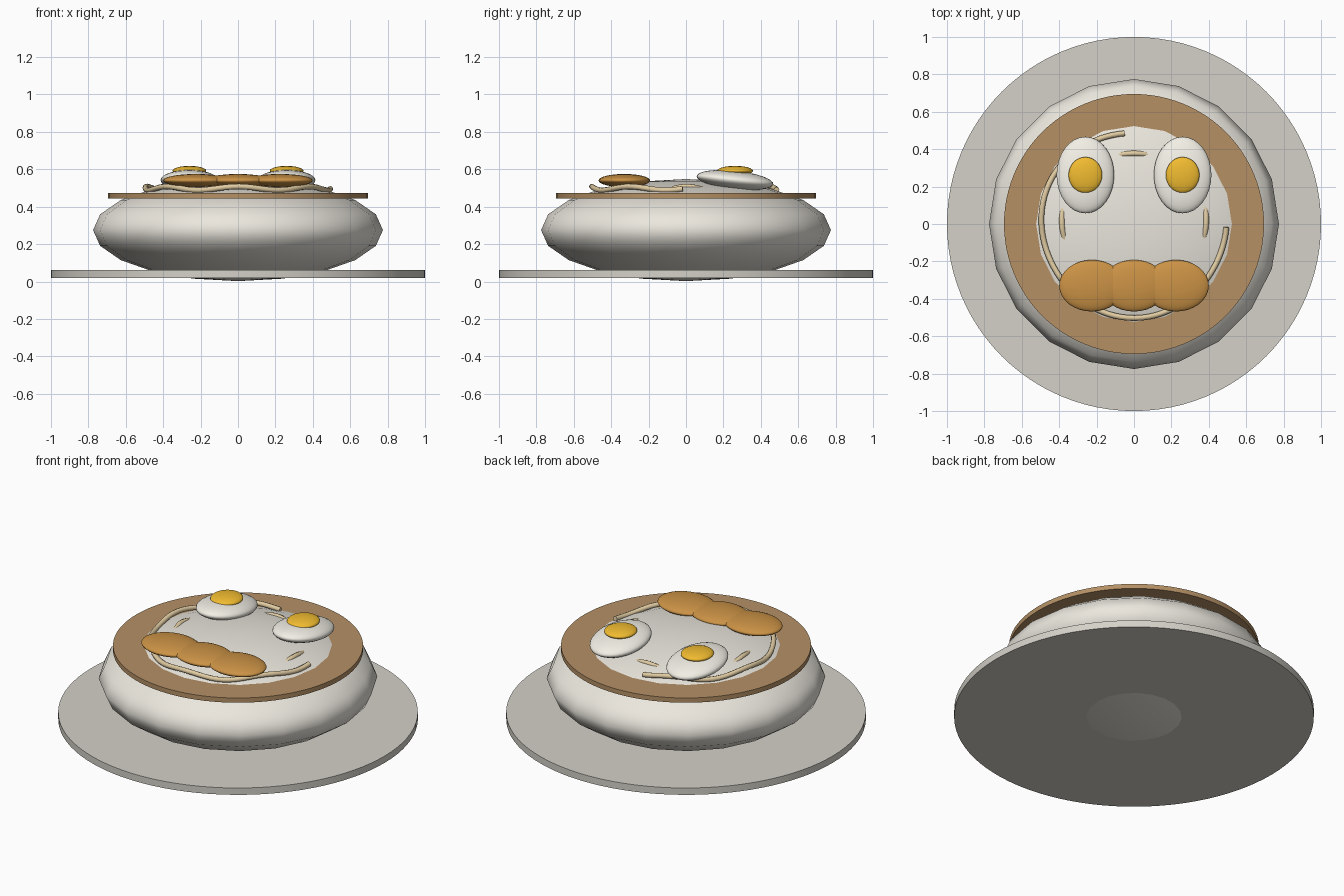
import bpy
from math import sin, cos, radians

if "Cube" in bpy.data.objects:
    bpy.data.objects.remove(bpy.data.objects["Cube"])


def material(name, r, g, b):
    m = bpy.data.materials.new(name)
    m.diffuse_color = (r, g, b, 1)
    m.use_nodes = True
    m.node_tree.nodes["Principled BSDF"].inputs["Base Color"].default_value = m.diffuse_color
    return m


PLATE = material("plate_grey", 0.66, 0.64, 0.58)
CHINA = material("china_white", 0.83, 0.80, 0.73)
BROTH = material("broth_brown", 0.46, 0.28, 0.13)
WHITE = material("egg_white", 0.88, 0.86, 0.78)
YOLK = material("yolk_yellow", 0.88, 0.50, 0.03)
MEAT = material("fried_brown", 0.60, 0.29, 0.06)
NOODLE = material("noodle_cream", 0.75, 0.60, 0.36)


def disc(name, radius, z0, z1, mat):
    bpy.ops.mesh.primitive_cylinder_add(vertices=96, radius=radius, depth=z1 - z0,
                                        location=(0, 0, (z0 + z1) / 2))
    o = bpy.context.object
    o.name = name
    o.data.materials.append(mat)
    bpy.ops.object.shade_smooth_by_angle(angle=radians(30))


def blob(name, loc, size, mat, segs=32, rings=16, tilt=0):
    bpy.ops.mesh.primitive_uv_sphere_add(segments=segs, ring_count=rings, radius=1,
                                         location=loc, rotation=(radians(tilt), 0, 0))
    o = bpy.context.object
    o.name = name
    o.scale = size
    o.data.materials.append(mat)
    bpy.ops.object.shade_smooth()


def noodle(name, start, end, radius, z, wave, freq, phase):
    curve = bpy.data.curves.new(name, "CURVE")
    curve.dimensions = "3D"
    curve.bevel_depth = 0.015
    curve.bevel_resolution = 2
    curve.use_fill_caps = True
    n = 64
    spline = curve.splines.new("POLY")
    spline.points.add(n - 1)
    for i, p in enumerate(spline.points):
        a = radians(start + (end - start) * i / (n - 1))
        r = radius + 0.008 * sin(3 * a)
        p.co = (r * cos(a), r * sin(a), z + wave * sin(freq * a + phase), 1)
    spline.use_smooth = True
    curve.materials.append(NOODLE)
    bpy.context.collection.objects.link(bpy.data.objects.new(name, curve))


# Saucer, rounded bowl and broth rim
disc("plate", 1.0, 0.02, 0.062, PLATE)
blob("bowl", (0, 0, 0.275), (0.775, 0.775, 0.273), CHINA, 20, 10)
disc("broth", 0.695, 0.443, 0.472, BROTH)

# Egg halves
for side, x in (("left", -0.26), ("right", 0.26)):
    blob("egg_white_" + side, (x, 0.262, 0.542), (0.154, 0.206, 0.05), WHITE, tilt=-6)
    blob("egg_yolk_" + side, (x, 0.262, 0.592), (0.09, 0.096, 0.026), YOLK)

# Row of three overlapping fried pieces
for i in range(3):
    blob(f"fried_piece_{i + 1}", ((i - 1) * 0.225, -0.33, 0.54), (0.175, 0.138, 0.035), MEAT)

# Wavy noodles: a clear outer loop and a mostly sunken inner one
noodle("outer_noodle", 96, 358, 0.495, 0.498, 0.01, 7, 0)
noodle("inner_noodle", -20, 200, 0.385, 0.495, 0.012, 8, 1.5)
